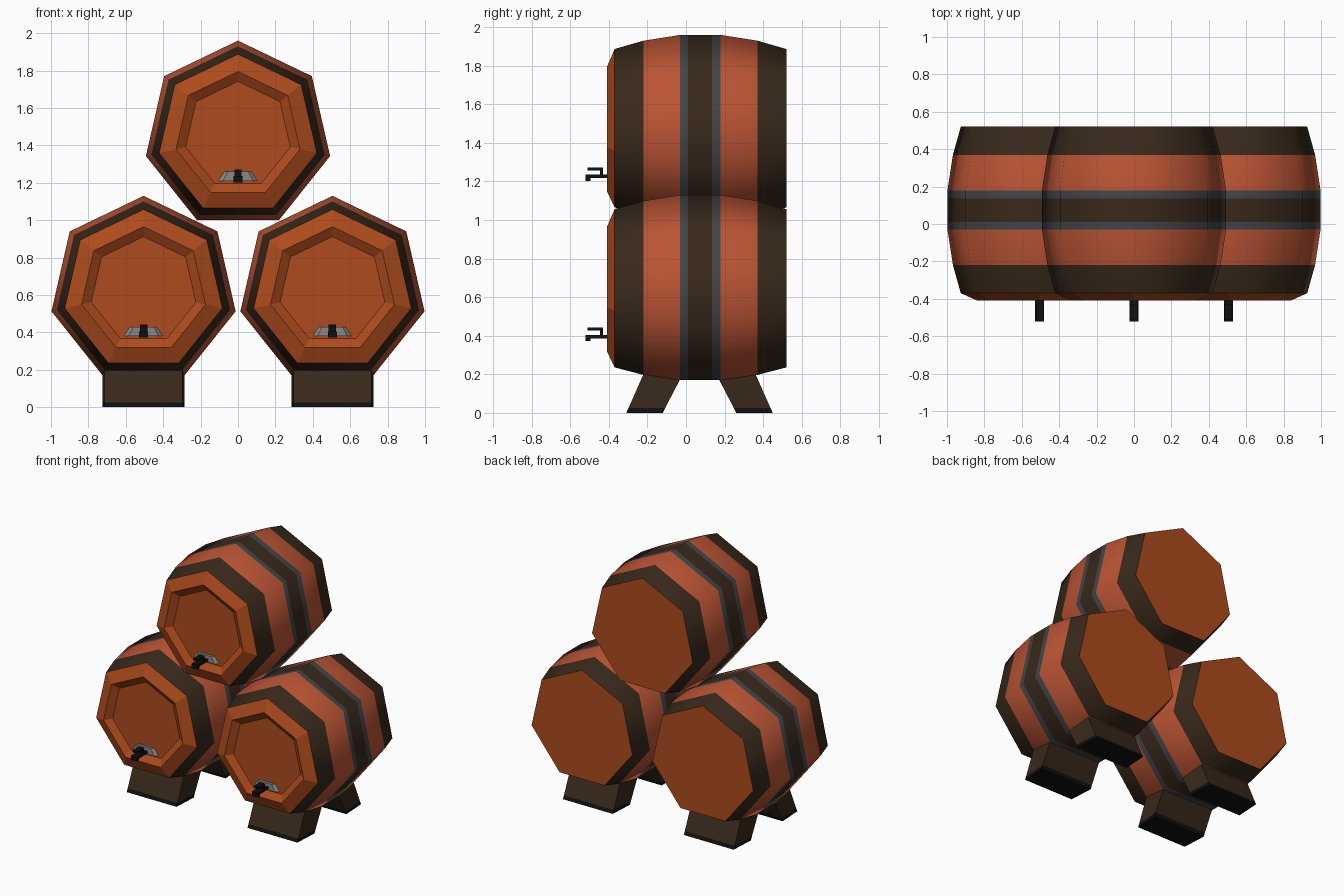
import bpy
from math import sin, cos, pi

if "Cube" in bpy.data.objects:
    bpy.data.objects.remove(bpy.data.objects["Cube"])


def mat(name, col):
    m = bpy.data.materials.new(name)
    m.diffuse_color = (*col, 1)
    m.use_nodes = True
    m.node_tree.nodes["Principled BSDF"].inputs["Base Color"].default_value = m.diffuse_color
    return m


WOOD = mat("wood", (0.50, 0.09, 0.035))
END = mat("end_wood", (0.42, 0.07, 0.012))
DARK = mat("dark_wood", (0.04, 0.022, 0.011))
STEEL = mat("steel", (0.055, 0.06, 0.065))
GREY = mat("plate_grey", (0.25, 0.25, 0.25))
BLACK = mat("black", (0.005, 0.005, 0.005))


def loft(name, rings, mats, loc, smooth=()):
    """Skin equal-length rings of points, cap both ends; mats = start cap, strips..., end cap."""
    n = len(rings[0])
    verts = [p for r in rings for p in r]
    faces, idx = [tuple(range(n))[::-1]], [0]
    for k in range(len(rings) - 1):
        for i in range(n):
            j = (i + 1) % n
            faces.append((k * n + i, k * n + j, (k + 1) * n + j, (k + 1) * n + i))
            idx.append(k + 1)
    faces.append(tuple(range((len(rings) - 1) * n, len(rings) * n)))
    idx.append(len(rings))
    me = bpy.data.meshes.new(name)
    me.from_pydata(verts, [], faces)
    slots = list(dict.fromkeys(mats))
    for m in slots:
        me.materials.append(m)
    for p, k in zip(me.polygons, idx):
        p.material_index = slots.index(mats[k])
        p.use_smooth = k in smooth
    ob = bpy.data.objects.new(name, me)
    ob.location = loc
    bpy.context.collection.objects.link(ob)
    return ob


# barrel radius at each y, from recessed front panel to the flat back
PROFILE = [(-0.375, 0.287), (-0.41, 0.34), (-0.37, 0.432), (-0.22, 0.475),
           (-0.03, 0.505), (0.01, 0.505), (0.135, 0.505), (0.18, 0.505),
           (0.37, 0.475), (0.52, 0.432)]
BANDS = [END, END, END, DARK, WOOD, STEEL, DARK, STEEL, WOOD, DARK, END]


def heptagon(y, r):
    return [(r * sin(2 * pi * i / 7), y, r * cos(2 * pi * i / 7)) for i in range(7)][::-1]


def box(name, x, y, z, m, loc):
    rings = [[(-x, y[0], h), (x, y[0], h), (x, y[1], h), (-x, y[1], h)] for h in z]
    return loft(name, rings, [m] * 3, loc)


def barrel(label, x, z):
    loc = (x, 0, z)
    rings = [heptagon(y, r) for y, r in PROFILE]
    loft(label + "_barrel", rings, BANDS, loc, smooth=range(3, 10))
    # tap: tapered grey plate, spout, nozzle, stem and lever
    plate = [[(-a, y, -0.245), (a, y, -0.245), (b, y, -0.195), (-b, y, -0.195)]
             for y, a, b in ((-0.37, 0.11, 0.075), (-0.395, 0.08, 0.055))]
    loft(label + "_tap_plate", plate[::-1], [GREY] * 3, loc).data.flip_normals()
    box(label + "_tap_spout", 0.025, (-0.52, -0.37), (-0.238, -0.22), BLACK, loc)
    box(label + "_tap_nozzle", 0.025, (-0.52, -0.495), (-0.253, -0.238), BLACK, loc)
    box(label + "_tap_stem", 0.02, (-0.445, -0.43), (-0.22, -0.197), BLACK, loc)
    box(label + "_tap_lever", 0.02, (-0.51, -0.43), (-0.197, -0.183), BLACK, loc)


def leg(label, x, s):
    """Splayed leg below the barrel's bottom face; s = -1 front, 1 back."""
    def ring(t, z_out, z_in):
        o, i = 0.07 + s * (0.29 + 0.09 * t), 0.07 + s * (0.10 + 0.09 * t)
        pts = [(-0.208, o, z_out), (0.208, o, z_out), (0.219, i, z_in), (-0.219, i, z_in)]
        return pts if s < 0 else pts[::-1]
    loft(label, [ring(1, 0, 0), ring(0.87, 0.025, 0.025), ring(0, 0.202, 0.175)],
         [BLACK, BLACK, DARK, DARK], (x, 0, 0))


barrel("top", 0, 1.455)
for side, x in (("left", -0.505), ("right", 0.505)):
    barrel(side, x, 0.625)
    leg(side + "_front_leg", x, -1)
    leg(side + "_back_leg", x, 1)

# make every part's normals point outward
import bmesh
for ob in bpy.data.objects:
    bm = bmesh.new()
    bm.from_mesh(ob.data)
    bmesh.ops.recalc_face_normals(bm, faces=bm.faces)
    bm.to_mesh(ob.data)
    bm.free()
